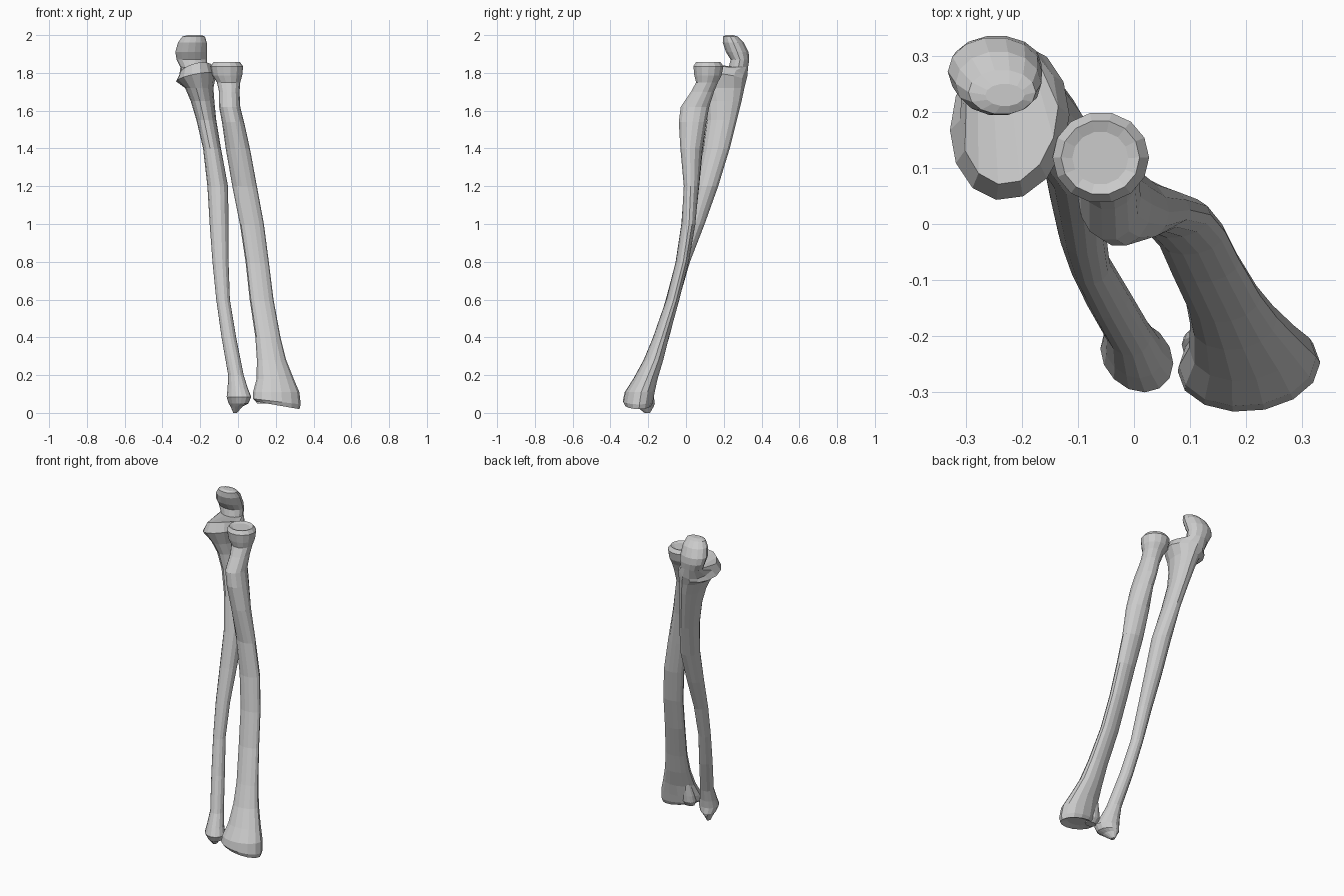
import bpy, bmesh, math

SIDES = 14


def loft(name, rings):
    """Skin rings of (z, x0, x1, y0, y1, skew, tilt_x, tilt_y), top to bottom.
    skew shears y along x; the tilts slope the ring in z."""
    bm = bmesh.new()
    loops = []
    for r in rings:
        z, x0, x1, y0, y1, skew, tx, ty = tuple(r) + (0,) * (8 - len(r))
        cx, cy, rx, ry = (x0 + x1) / 2, (y0 + y1) / 2, (x1 - x0) / 2, (y1 - y0) / 2
        ry_in = ry * math.sqrt(1 - skew * skew)
        loop = []
        for i in range(SIDES):
            a = 2 * math.pi * i / SIDES
            u, v = math.cos(a), math.sin(a)
            y = cy + ry_in * v + skew * ry * u
            loop.append(bm.verts.new((cx + rx * u, y, z + tx * u + ty * v)))
        loops.append(loop)
    for a, b in zip(loops, loops[1:]):
        for i in range(SIDES):
            j = (i + 1) % SIDES
            bm.faces.new((a[i], b[i], b[j], a[j]))
    # Fan caps at both ends
    for loop in (loops[0], loops[-1]):
        bmesh.ops.poke(bm, faces=[bm.faces.new(loop)])
    bmesh.ops.recalc_face_normals(bm, faces=bm.faces)
    me = bpy.data.meshes.new(name)
    bm.to_mesh(me)
    bm.free()
    ob = bpy.data.objects.new(name, me)
    bpy.context.collection.objects.link(ob)
    return ob


# Ulna: hooked elbow end, notch, forward shelf, slim shaft, small round head
loft("ulna", [
    (2.0, -0.265, -0.195, 0.21, 0.25),
    (1.992, -0.295, -0.175, 0.195, 0.275),
    (1.96, -0.318, -0.165, 0.193, 0.308),
    (1.91, -0.332, -0.164, 0.21, 0.333),
    (1.87, -0.325, -0.165, 0.235, 0.336),
    (1.83, -0.305, -0.165, 0.225, 0.33),
    (1.812, -0.31, -0.135, 0.07, 0.325, 0.1, 0.02, -0.04),
    (1.775, -0.328, -0.115, 0.042, 0.32, 0.1, 0.02, -0.02),
    (1.72, -0.28, -0.13, 0.075, 0.31, 0.1),
    (1.65, -0.25, -0.125, 0.10, 0.295, 0.1),
    (1.55, -0.22, -0.115, 0.11, 0.27, 0.1),
    (1.40, -0.185, -0.09, 0.09, 0.232, 0.1),
    (1.20, -0.162, -0.053, 0.05, 0.172),
    (1.00, -0.15, -0.05, 0.0, 0.10),
    (0.80, -0.135, -0.05, -0.055, 0.022),
    (0.60, -0.115, -0.043, -0.108, -0.036),
    (0.40, -0.087, -0.01, -0.168, -0.088),
    (0.20, -0.052, 0.03, -0.235, -0.15, -0.1),
    (0.13, -0.055, 0.052, -0.275, -0.165, -0.2),
    (0.085, -0.06, 0.07, -0.30, -0.17, -0.2),
    (0.05, -0.05, 0.055, -0.285, -0.165, -0.3),
    (0.035, -0.04, 0.025, -0.265, -0.17, -0.3),
    (0.0, -0.025, -0.005, -0.22, -0.19),
])

# Radius: disc head, neck, tuberosity, bowed shaft, flared wrist end
loft("radius", [
    (1.85, -0.11, -0.01, 0.07, 0.165),
    (1.857, -0.13, 0.01, 0.052, 0.185),
    (1.835, -0.145, 0.027, 0.037, 0.2),
    (1.785, -0.135, 0.022, 0.043, 0.19),
    (1.75, -0.112, 0.012, 0.052, 0.17),
    (1.70, -0.1, 0.008, 0.025, 0.15),
    (1.62, -0.10, 0.012, -0.03, 0.125),
    (1.54, -0.085, 0.032, -0.04, 0.11),
    (1.40, -0.065, 0.063, -0.03, 0.09, -0.15),
    (1.20, -0.03, 0.10, -0.012, 0.07, -0.1),
    (1.00, 0.01, 0.137, -0.025, 0.05, 0.1),
    (0.80, 0.04, 0.163, -0.055, 0.015, 0.15),
    (0.60, 0.062, 0.188, -0.105, -0.035, 0.15),
    (0.40, 0.092, 0.225, -0.175, -0.09, 0.1),
    (0.28, 0.10, 0.255, -0.225, -0.12, 0.1),
    (0.18, 0.098, 0.295, -0.28, -0.15, 0.1),
    (0.11, 0.08, 0.325, -0.325, -0.165, 0.1),
    (0.06, 0.078, 0.332, -0.335, -0.175, 0.1, -0.015),
    (0.04, 0.095, 0.325, -0.325, -0.185, 0.1, -0.02),
    (0.05, 0.14, 0.28, -0.29, -0.21, 0.1, -0.01),
])

# Ridge on the wrist end of the radius, beside the ulna
loft("radius_notch_ridge", [
    (0.22, 0.115, 0.15, -0.21, -0.175),
    (0.12, 0.09, 0.17, -0.235, -0.178),
    (0.08, 0.085, 0.17, -0.25, -0.18),
    (0.05, 0.10, 0.17, -0.25, -0.20),
])
